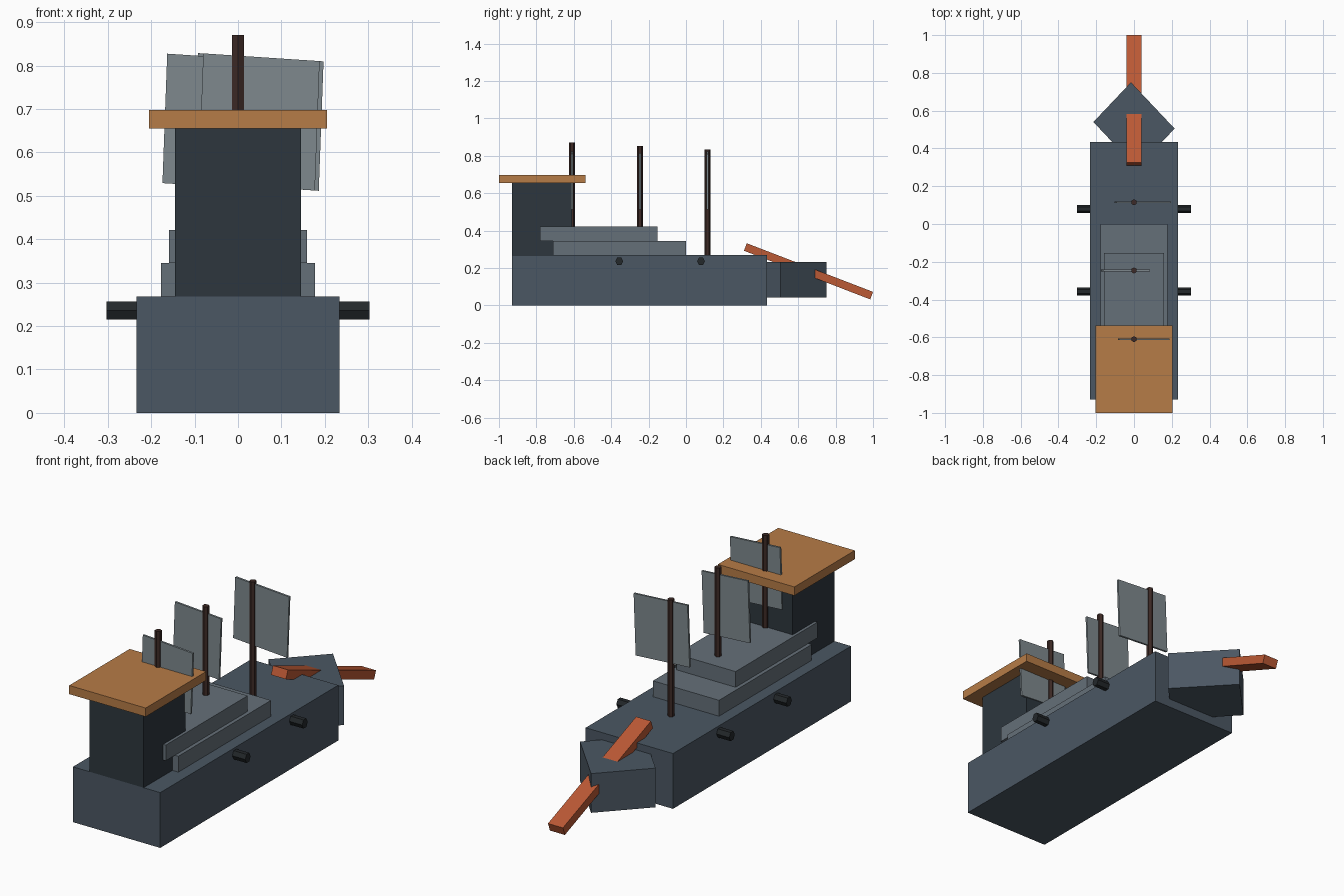
import bpy, bmesh
from math import sin, cos, pi
from mathutils import Vector

if "Cube" in bpy.data.objects:
    bpy.data.objects.remove(bpy.data.objects["Cube"])


def paint(name, r, g, b):
    m = bpy.data.materials.new(name)
    m.diffuse_color = (r, g, b, 1)
    m.use_nodes = True
    m.node_tree.nodes["Principled BSDF"].inputs["Base Color"].default_value = m.diffuse_color
    return m


HULL = paint("hull_steel", .07, .095, .125)
DECK = paint("deck_steel", .13, .16, .19)
SAIL = paint("sail_cloth", .21, .25, .27)
DARK = paint("tower_dark", .026, .037, .048)
ROOF = paint("roof_wood", .47, .20, .063)
RAM = paint("ram_red", .50, .10, .035)
MAST = paint("mast_wood", .047, .023, .019)
IRON = paint("cannon_iron", .017, .021, .024)


def prism(name, outline, push, mat):
    """Extrude a planar outline of 3D points along the vector push."""
    bm = bmesh.new()
    face = bm.faces.new([bm.verts.new(p) for p in outline])
    ext = bmesh.ops.extrude_face_region(bm, geom=[face], use_keep_orig=True)
    verts = [v for v in ext["geom"] if isinstance(v, bmesh.types.BMVert)]
    bmesh.ops.translate(bm, verts=verts, vec=Vector(push))
    bmesh.ops.recalc_face_normals(bm, faces=bm.faces)
    mesh = bpy.data.meshes.new(name)
    bm.to_mesh(mesh)
    bm.free()
    mesh.materials.append(mat)
    ob = bpy.data.objects.new(name, mesh)
    bpy.context.collection.objects.link(ob)
    return ob


def block(name, half_x, y0, y1, z0, z1, mat):
    """Box centred on x = 0."""
    base = [(-half_x, y0, z0), (half_x, y0, z0), (half_x, y1, z0), (-half_x, y1, z0)]
    return prism(name, base, (0, 0, z1 - z0), mat)


# Hull, stepped decks, stern tower and its roof
block("hull", .234, -.93, .434, 0, .268, HULL)
block("lower_deck", .177, -.71, 0, .268, .345, DECK)
block("upper_deck", .159, -.78, -.153, .345, .421, DECK)
block("stern_tower", .145, -.93, -.61, .268, .655, DARK)
block("tower_roof", .205, -1, -.537, .655, .697, ROOF)

# Diamond bow
bow = [(-.016, .75), (-.215, .54), (.016, .295), (.215, .505)]
prism("bow", [(x, y, .043) for x, y in bow], (0, 0, .19), HULL)

# Sloping ram beam through the bow
ram = [(.325, .332), (.31, .292), (.985, .032), (1.0, .072)]
prism("ram", [(-.04, y, z) for y, z in ram], (.08, 0, 0), RAM)

HEX = [(cos(i * pi / 3), sin(i * pi / 3)) for i in range(6)]

# Six-sided masts with slightly tilted sails: y, foot, top, sail left, sail right
rigs = [("fore", .115, .268, .834, -.092, .197),
        ("middle", -.246, .29, .851, -.163, .085),
        ("rear", -.61, .31, .87, -.08, .188)]
for label, y, foot, top, left, right in rigs:
    ring = [(.016 * s, y + .016 * c, foot) for c, s in HEX]
    prism(label + "_mast", ring, (0, 0, top - foot), MAST)
    drop = .066 * (right - left)
    mid = .819
    sail = [(left, mid + drop / 2), (right, mid - drop / 2),
            (right - .011, mid - drop / 2 - .298), (left - .011, mid + drop / 2 - .298)]
    prism(label + "_sail", [(x, y - .005, z) for x, z in sail], (0, .01, 0), SAIL)

# Side cannons
for label, y in (("fore", .08), ("rear", -.357)):
    for side, sx in (("left", -1), ("right", 1)):
        ring = [(sx * .17, y + .021 * c, .236 + .024 * s) for c, s in HEX]
        prism(f"{label}_{side}_cannon", ring, (sx * .133, 0, 0), IRON)
